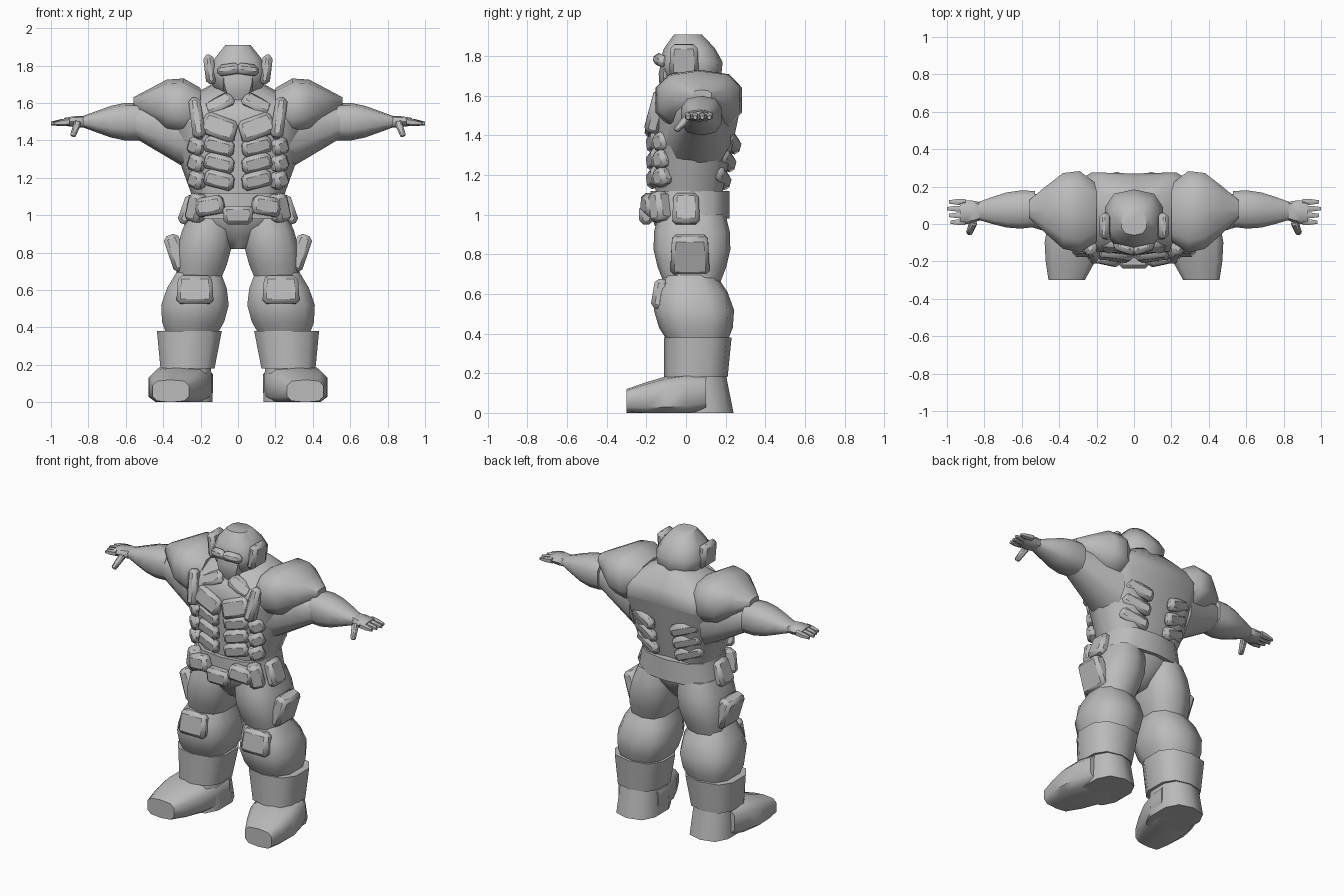
import bpy, bmesh, math
from mathutils import Vector, Euler

old = bpy.data.objects.get("Cube")
if old:
    bpy.data.objects.remove(old, do_unlink=True)

GREY = (0.5, 0.5, 0.5, 1)
mat = bpy.data.materials.new("plain grey")
mat.use_nodes = True
mat.diffuse_color = GREY
mat.node_tree.nodes["Principled BSDF"].inputs["Base Color"].default_value = GREY


def finish(name, bm, pair, angle):
    """Make one object, or a left and right pair, from the left-hand mesh."""
    sides = [("_left", 1), ("_right", -1)] if pair else [("", 1)]
    for suffix, side in sides:
        copy = bm.copy()
        for vert in copy.verts:
            vert.co.x *= side
            vert.co.z = max(vert.co.z, 0)
        bmesh.ops.recalc_face_normals(copy, faces=copy.faces[:])
        mesh = bpy.data.meshes.new(name + suffix)
        copy.to_mesh(mesh)
        copy.free()
        mesh.materials.append(mat)
        part = bpy.data.objects.new(name + suffix, mesh)
        bpy.context.collection.objects.link(part)
        bpy.ops.object.select_all(action='DESELECT')
        part.select_set(True)
        bpy.context.view_layer.objects.active = part
        bpy.ops.object.shade_smooth_by_angle(angle=math.radians(angle))
    bm.free()


def limb(name, axis, start, end, start_size, end_size, bulge=0.0,
         pair=True, count=10, steps=4, groove=0.0, boxy=0.75):
    """Faceted tube between two points; it swells by bulge halfway along."""
    bm = bmesh.new()
    across = {'x': (1, 2), 'y': (0, 2), 'z': (0, 1)}[axis]
    rings = []
    for step in range(steps + 1):
        t = step / steps
        swell = 1 + bulge * math.sin(math.pi * t)
        centre = Vector(start).lerp(Vector(end), t)
        size = Vector(start_size).lerp(Vector(end_size), t) * swell
        ring = []
        for i in range(count):
            turn = math.tau * i / count + math.pi / 2
            point = centre.copy()
            for k, wave in enumerate((math.cos(turn), math.sin(turn))):
                point[across[k]] += size[k] * math.copysign(abs(wave) ** boxy, wave)
            if i == 0:
                point.y -= groove
            ring.append(bm.verts.new(point))
        rings.append(ring)
    for low, high in zip(rings, rings[1:]):
        for i in range(count):
            bm.faces.new((low[i - 1], low[i], high[i], high[i - 1]))
    bm.faces.new(rings[0])
    bm.faces.new(rings[-1])
    finish(name, bm, pair, 50)


def block(name, place, size, tilt=(0, 0, 0), taper=0.9, pair=True, bevel=0.02):
    """Chamfered box, turned by tilt in degrees; taper scales its top."""
    bm = bmesh.new()
    bmesh.ops.create_cube(bm, size=1)
    for vert in bm.verts:
        shrink = taper if vert.co.z > 0 else 1
        vert.co *= Vector((shrink, shrink, 1))
        vert.co *= Vector(size)
    bmesh.ops.bevel(bm, geom=bm.edges[:], offset=bevel, segments=1, affect='EDGES')
    turn = Euler([math.radians(angle) for angle in tilt]).to_matrix()
    for vert in bm.verts:
        vert.co = turn @ vert.co + Vector(place)
    finish(name, bm, pair, 40)


# Torso, broad at the chest, with a groove along the spine
limb("waist", 'z', (0, .02, 1.06), (0, .06, 1.5), (.23, .17), (.39, .23),
     pair=False, count=12, groove=.03)
limb("chest", 'z', (0, .06, 1.5), (0, .09, 1.71), (.39, .23), (.12, .1), .25,
     pair=False, count=12, groove=.03)

# Armour plates on the chest, stomach and back
block("collar_strap", (.22, -.15, 1.52), (.07, .08, .22), (-14, 8, 0))
block("chest_plate", (.1, -.16, 1.47), (.2, .07, .12), (-10, -20, 8))
block("neck_plate", (.1, -.11, 1.59), (.17, .07, .09), (-35, 28, 0))
for row, label in enumerate(("lower", "middle", "upper")):
    height = 1.19 + row * .09
    block(label + "_stomach_plate", (.1, -.16, height), (.17, .06, .09), (8, -14, 12))
    block(label + "_rib_plate", (.22, -.12, height), (.1, .08, .09), (6, -20, 40))
    block(label + "_back_plate", (.15, .18 + row * .025, height), (.2, .06, .08), (-14, -20, -15))

# Hips, belt and pouches
limb("hips", 'z', (0, .01, .82), (0, .02, 1.08), (.06, .08), (.24, .17), .4, pair=False)
limb("belt", 'z', (0, .02, .98), (0, .02, 1.12), (.28, .2), (.25, .2), pair=False, count=12)
block("belt_buckle", (0, -.2, 1), (.15, .07, .1), taper=1.1, pair=False)
block("belt_front_pouch", (.15, -.18, 1.05), (.16, .08, .1), (0, 10, 12))
block("belt_side_pouch", (.27, 0, 1.03), (.07, .14, .16), (0, -18, 0))
block("belt_corner_pouch", (.22, -.13, 1.04), (.1, .1, .15), (0, -12, 40))

# Head
limb("helmet", 'z', (0, .04, 1.63), (0, .01, 1.91), (.09, .09), (.07, .07), 1, pair=False)
limb("jaw", 'z', (0, -.05, 1.59), (0, -.03, 1.75), (.04, .06), (.1, .1), .2, pair=False, count=8)
block("brow", (.05, -.13, 1.78), (.13, .05, .06), (-8, 8, 18))
block("ear_guard", (.15, -.01, 1.78), (.06, .15, .16), (0, 8, 0))

# Arms and hands
limb("shoulder_pad", 'x', (.2, .06, 1.57), (.56, .08, 1.6), (.16, .11), (.05, .03), 1)
limb("upper_arm", 'x', (.26, .06, 1.43), (.58, .07, 1.5), (.17, .19), (.08, .07))
limb("forearm", 'x', (.53, .08, 1.5), (.83, .07, 1.5), (.1, .1), (.05, .03), .3)
limb("palm", 'x', (.8, .07, 1.5), (.93, .06, 1.5), (.04, .03), (.06, .02), .2, count=8)
for i, label in enumerate(("first", "second", "third", "fourth")):
    y = .01 + i * .036
    limb(label + "_finger", 'x', (.9, y, 1.5), (1 - .01 * abs(i - 2), y, 1.49),
         (.018, .02), (.01, .01), .2, count=6, steps=2)
block("thumb", (.87, -.02, 1.46), (.03, .03, .1), (-40, -20, 0), taper=1.3, bevel=.008)

# Legs
limb("thigh", 'z', (.21, .03, .65), (.15, .03, 1), (.12, .14), (.12, .17), .25)
limb("lower_leg", 'z', (.25, .06, .34), (.21, .02, .7), (.13, .14), (.12, .13), .5)
block("knee_guard", (.23, -.13, .6), (.2, .08, .15), (-8, 0, 0))
block("thigh_pouch", (.33, .02, .8), (.09, .2, .2), (0, 20, 0))

# Boots
limb("boot_cuff", 'z', (.27, .05, .18), (.26, .06, .38), (.15, .16), (.18, .17), steps=2)
limb("boot_ankle", 'z', (.27, .06, 0), (.27, .05, .2), (.14, .18), (.13, .15), steps=2)
limb("boot_foot", 'y', (.36, -.3, .06), (.28, .1, .1), (.1, .06), (.15, .1), .3, boxy=.6)
